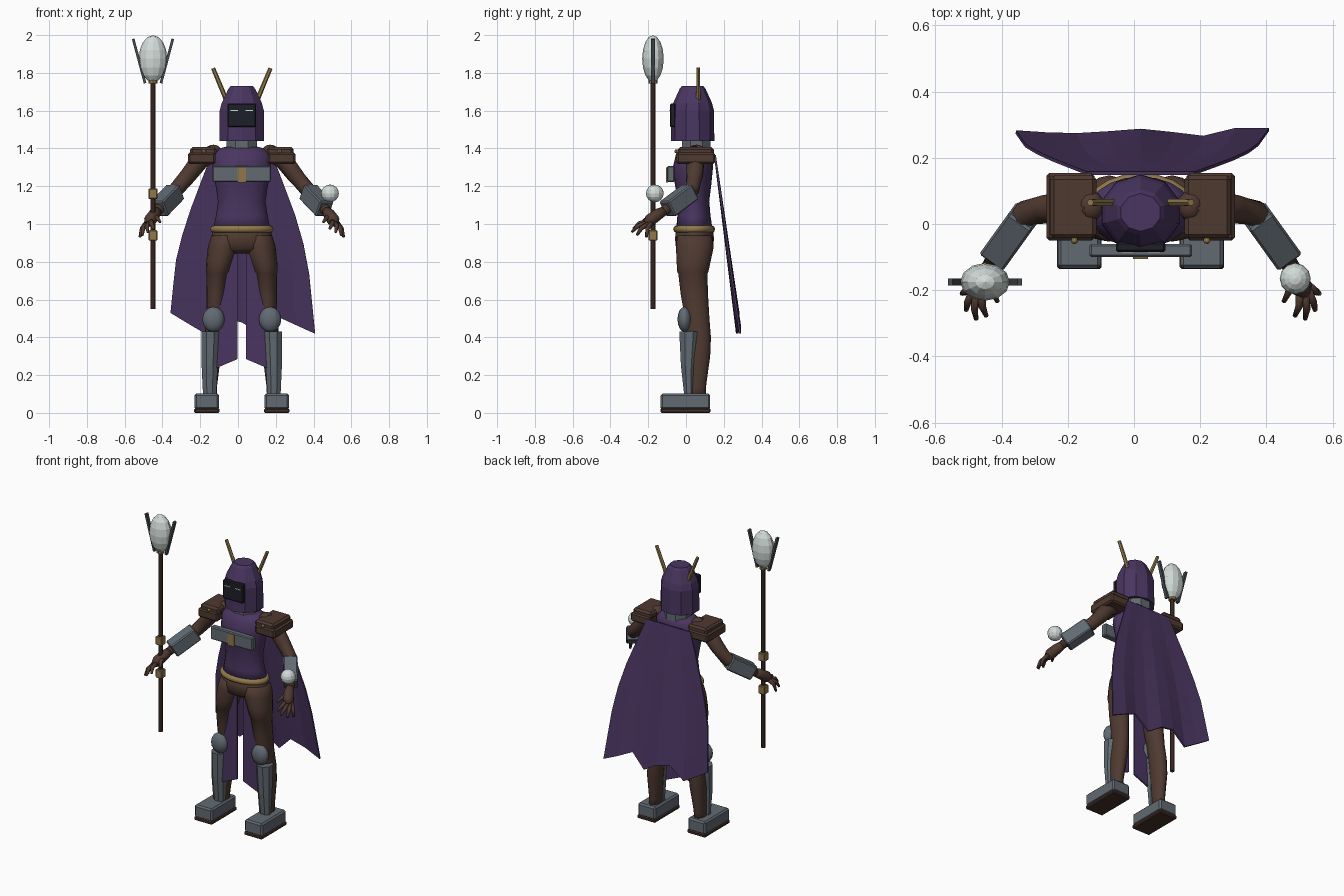
import bpy, bmesh, math
from mathutils import Vector, Matrix

if "Cube" in bpy.data.objects:
    bpy.data.objects.remove(bpy.data.objects["Cube"])

CX = 0.02  # body centre line


def material(name, r, g, b):
    m = bpy.data.materials.new(name)
    m.use_nodes = True
    m.diffuse_color = (r, g, b, 1)
    m.node_tree.nodes["Principled BSDF"].inputs["Base Color"].default_value = (r, g, b, 1)
    return m


PURPLE = material("purple cloth", .068, .036, .118)
BROWN = material("brown leather", .078, .042, .03)
WOOD = material("dark wood", .058, .03, .022)
GREY = material("steel grey", .12, .145, .17)
IRON = material("dark iron", .06, .07, .08)
GOLD = material("gold", .28, .19, .07)
PALE = material("pale crystal", .64, .71, .69)
BLACK = material("black visor", .012, .014, .02)


def finish(name, bm, mat, smooth=False):
    bmesh.ops.recalc_face_normals(bm, faces=bm.faces)
    me = bpy.data.meshes.new(name)
    bm.to_mesh(me)
    bm.free()
    ob = bpy.data.objects.new(name, me)
    bpy.context.collection.objects.link(ob)
    me.materials.append(mat)
    for p in me.polygons:
        p.use_smooth = smooth
    return ob


def skin(bm, rings):
    """Bridge rings of vertices and cap both ends."""
    n = len(rings[0])
    for a, b in zip(rings, rings[1:]):
        for i in range(n):
            j = (i + 1) % n
            bm.faces.new((a[i], a[j], b[j], b[i]))
    bm.faces.new(rings[0])
    bm.faces.new(rings[-1])


def loft(name, sections, mat, sides=20, smooth=True, turn=0):
    """Stack of level ellipses: x, y, z, rx, ry."""
    bm = bmesh.new()
    angles = [2 * math.pi * i / sides + turn for i in range(sides)]
    skin(bm, [[bm.verts.new((x + rx * math.cos(a), y + ry * math.sin(a), z)) for a in angles]
              for x, y, z, rx, ry in sections])
    return finish(name, bm, mat, smooth)


def tube(name, points, radii, mat, sides=10, smooth=True):
    """Round limb through points with changing radius."""
    bm = bmesh.new()
    pts = [Vector(p) for p in points]
    rings = []
    for k, p in enumerate(pts):
        d = pts[min(k + 1, len(pts) - 1)] - pts[max(k - 1, 0)]
        q = d.to_track_quat('Z', 'Y')
        rings.append([bm.verts.new(p + q @ Vector((radii[k] * math.cos(a), radii[k] * math.sin(a), 0)))
                      for a in [2 * math.pi * (i + .5) / sides for i in range(sides)]])
    skin(bm, rings)
    return finish(name, bm, mat, smooth)


def box(name, centre, size, mat, bevel=0.0, rot=None):
    bm = bmesh.new()
    bmesh.ops.create_cube(bm, size=1, matrix=Matrix.Diagonal((*size, 1)))
    if bevel:
        bmesh.ops.bevel(bm, geom=bm.edges[:], offset=bevel, segments=1, affect='EDGES')
    m = Matrix.Translation(centre) @ (rot.to_matrix().to_4x4() if rot else Matrix())
    bm.transform(m)
    return finish(name, bm, mat)


def ball(name, centre, radii, mat, u=12, v=8, smooth=False):
    bm = bmesh.new()
    m = Matrix.Translation(centre) @ Matrix.Diagonal((*radii, 1))
    bmesh.ops.create_uvsphere(bm, u_segments=u, v_segments=v, radius=1, matrix=m)
    return finish(name, bm, mat, smooth)


def panel(name, outline, y, depth, mat):
    """Flat cloth from x, z points."""
    bm = bmesh.new()
    skin(bm, [[bm.verts.new((x, yy, z)) for x, z in outline] for yy in (y, y + depth)])
    return finish(name, bm, mat)


# Torso, pelvis and belt
loft("torso", [(CX, y, z, rx, ry) for y, z, rx, ry in (
    (.045, .96, .155, .098), (.042, 1.04, .137, .088), (.04, 1.12, .126, .083), (.038, 1.2, .138, .095),
    (.035, 1.29, .155, .107), (.045, 1.37, .155, .098), (.05, 1.4, .12, .075), (.05, 1.41, .08, .06))], PURPLE)
loft("pelvis", [(CX, .045, z, rx, ry) for z, rx, ry in (
    (.98, .153, .098), (.92, .162, .103), (.87, .15, .098), (.845, .09, .06))], BROWN)
loft("belt", [(CX, .043, z, .153 + d, .096 + d) for z, d in (
    (.955, 0), (.96, .01), (.973, .015), (.986, .01), (.992, 0))], GOLD)

# Chest plate
box("chest_plate", (CX, -.08, 1.265), (.31, .04, .085), GREY, .006)
box("chest_buckle", (CX, -.1, 1.26), (.045, .01, .08), GOLD)

# Hood, collar and visor
loft("collar", [(CX, .055, z, .088, .082) for z in (1.39, 1.45)], GREY, 8, False, math.pi / 8)
loft("hood", [(CX, .035, z, r, r * .92) for z, r in (
    (1.44, .125), (1.6, .123), (1.64, .112), (1.715, .075), (1.73, .062))], PURPLE, 10, False, math.pi / 10)
box("visor", (CX, -.07, 1.575), (.15, .03, .125), BLACK, .006)
for s in (-1, 1):
    eye = box("eye_slit", (CX + s * .04, -.085, 1.602), (.04, .004, .005), PALE)
    tube("horn", [(CX + s * .075, .065, 1.64), (CX + s * .152, .065, 1.825)], [.013, .011], GOLD, 6, False)

# Cape with a ragged hem
hem = [.53, .475, .42, .5, .48, .42, .51, .465, .42]
widths = [(1.37, .16), (1.2, .225), (1.0, .3), (.8, .35), (.4, .39)]


def half_width(z):
    for (z0, w0), (z1, w1) in zip(widths, widths[1:]):
        if z >= z1:
            return w0 + (w1 - w0) * (z0 - z) / (z0 - z1)
    return widths[-1][1]


bm = bmesh.new()
rows = 7
grid = []
for r in range(rows):
    t = r / (rows - 1)
    line = []
    for c, low in enumerate(hem):
        u = c / 4 - 1
        z = 1.365 - t * (1.365 - low)
        wave = .012 * t * math.cos(u * math.pi * 2.2 + .6)
        line.append(bm.verts.new((CX + u * half_width(z), .153 + .122 * (1.365 - z) / .9 + wave, z)))
    grid.append(line)
for a, b in zip(grid, grid[1:]):
    for i in range(len(hem) - 1):
        bm.faces.new((a[i], a[i + 1], b[i + 1], b[i]))
cape = finish("cape", bm, PURPLE)
thick = cape.modifiers.new("thickness", 'SOLIDIFY')
thick.thickness = .01
thick.offset = 0

# Paired parts: s = -1 is the right side, s = 1 the left
for s in (-1, 1):
    side = "right" if s < 0 else "left"

    def at(x, y, z):
        return (CX + s * x, y, z)

    # Leg, knee, shin and foot
    loft(side + "_leg", [(*at(x, y, z), rx, ry) for x, y, z, rx, ry in (
        (.085, .045, .94, .075, .09), (.095, .047, .88, .084, .1), (.115, .04, .8, .073, .09),
        (.125, .036, .745, .065, .082), (.127, .036, .738, .06, .077), (.135, .045, .62, .052, .072),
        (.142, .06, .5, .046, .064), (.15, .068, .4, .048, .064), (.158, .068, .3, .047, .06),
        (.165, .056, .14, .034, .05), (.168, .056, .06, .034, .05))], BROWN, 16)
    ball(side + "_knee_guard", at(.15, -.008, .495), (.059, .037, .067), GREY, 12, 8, True)
    loft(side + "_shin_guard", [(*at(x, y, z), rx, ry) for x, y, z, rx, ry in (
        (.17, .015, .09, .038, .026), (.17, .012, .25, .046, .042), (.166, .017, .43, .052, .057))],
        GREY, 8, False, math.pi / 8)
    box(side + "_shoe", at(.185, -.003, .06), (.13, .262, .085), GREY, .01)
    box(side + "_sole", at(.185, -.003, .012), (.134, .266, .024), WOOD, .006)
    panel(side + "_front_cloth", [(CX + s * x, z) for x, z in (
        (.022, .9), (.09, .9), (.175, .22), (.022, .285))], -.008, .01, PURPLE)

    # Shoulder guard
    box(side + "_shoulder_guard_base", at(.212, .052, 1.348), (.146, .205, .06), BROWN, .01)
    box(side + "_shoulder_guard_top", at(.203, .052, 1.385), (.14, .19, .045), BROWN, .012)
    ball(side + "_shoulder_stud", at(.2, -.05, 1.385), (.011, .011, .011), GOLD, 8, 6)
    ball(side + "_shoulder", at(.15, .055, 1.39), (.04, .045, .03), BROWN, 12, 8, True)

    # Arm and gauntlet
    tube(side + "_arm", [at(.15, .05, 1.375), at(.22, .05, 1.34), at(.285, .045, 1.255), at(.345, .033, 1.185),
                         at(.4, -.04, 1.13), at(.45, -.12, 1.065)], [.045, .05, .044, .04, .034, .026], BROWN, 14)
    a, b = Vector(at(.35, .025, 1.172)), Vector(at(.44, -.1, 1.078))
    box(side + "_gauntlet", (a + b) / 2, (.088, .092, (b - a).length), GREY, .007,
        (b - a).to_track_quat('Z', 'Y'))

    # Hand
    tube(side + "_palm", [at(.445, -.11, 1.072), at(.463, -.15, 1.05), at(.485, -.19, 1.02), at(.495, -.21, 1.0)],
         [.024, .032, .034, .02], BROWN)
    fingers = [((.505, -.185, 1.005), (.54, -.21, .93)), ((.505, -.2, 1.0), (.527, -.26, .94)),
               ((.495, -.21, 1.005), (.497, -.287, .957)), ((.48, -.205, 1.015), (.466, -.278, .975)),
               ((.455, -.155, 1.04), (.432, -.235, 1.01))]
    for i, (root, tip) in enumerate(fingers):
        mid = (Vector(root) + Vector(tip)) / 2 + Vector((.006, -.006, .008))
        tube(f"{side}_finger_{i + 1}", [at(*root), at(*mid), at(*tip)], [.014, .012, .007], BROWN, 8)

# Orb above the left hand
ball("orb", (.487, -.165, 1.162), (.047, .047, .047), PALE, 12, 8)

# Staff held in the right hand
SX, SY = -.45, -.175
loft("staff_shaft", [(SX, SY, z, .014, .014) for z in (.55, 1.78)], WOOD, 8, False, math.pi / 8)
for z in (.94, 1.16):
    box("staff_band", (SX, SY, z), (.046, .046, .055), GOLD, .004)
loft("staff_collar", [(SX, SY, z, .024, .024) for z in (1.745, 1.775)], GOLD, 8, False)
ball("staff_crystal", (SX, SY, 1.875), (.075, .057, .124), PALE, 12, 8)
for s in (-1, 1):
    a, b = Vector((SX + s * .042, SY, 1.745)), Vector((SX + s * .105, SY, 1.98))
    box("staff_prong", (a + b) / 2, (.014, .022, (b - a).length), IRON, 0,
        Matrix.Rotation(s * math.atan2(.063, .235), 3, 'Y').to_quaternion())
